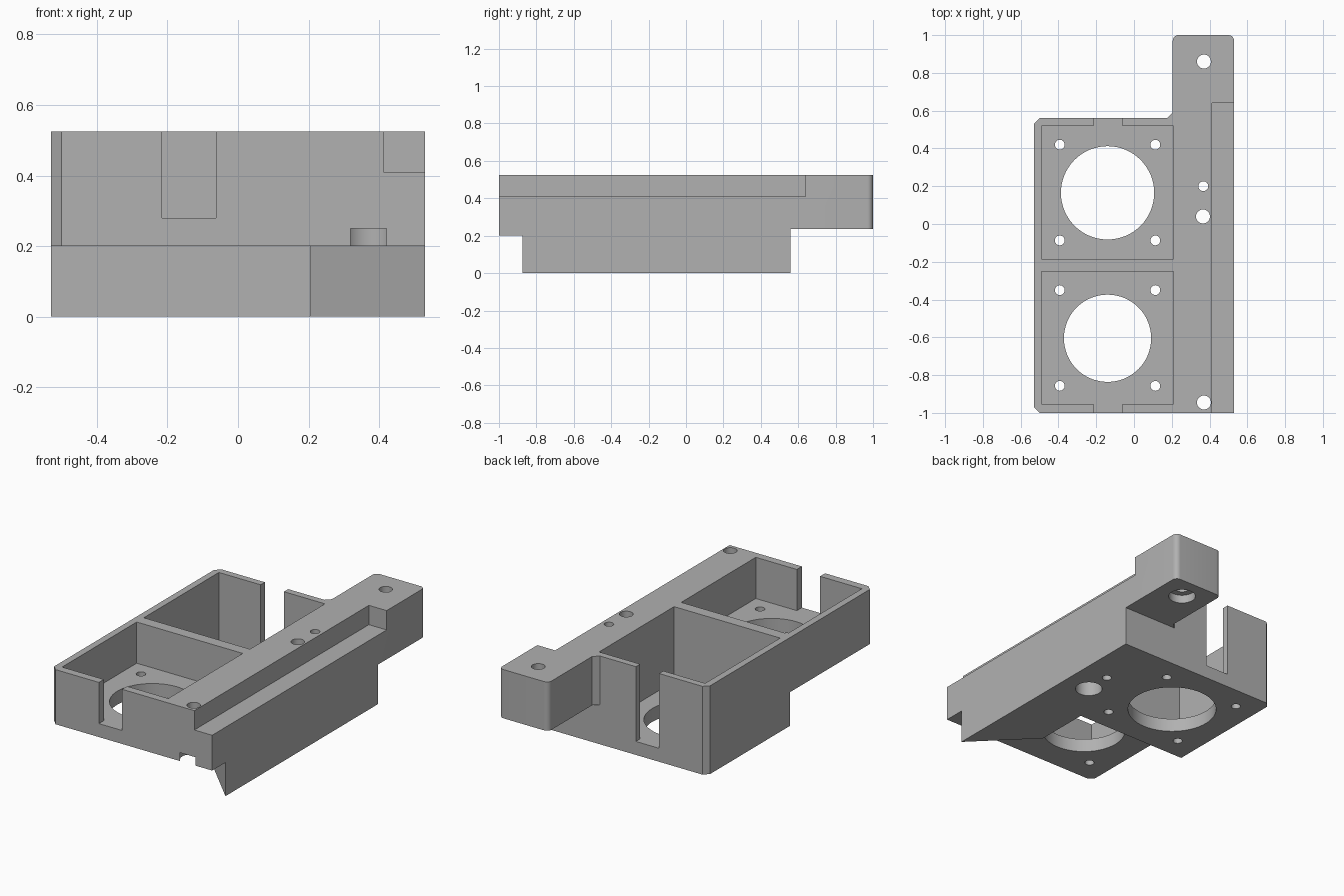
import bpy, bmesh, math

if "Cube" in bpy.data.objects:
    bpy.data.objects.remove(bpy.data.objects["Cube"], do_unlink=True)

TOP = 0.525
BELOW, ABOVE = -0.2, 0.8   # overshoot heights for cutters

grey = bpy.data.materials.new("plain grey")
grey.use_nodes = True
grey.diffuse_color = (0.44, 0.44, 0.44, 1)
grey.node_tree.nodes["Principled BSDF"].inputs["Base Color"].default_value = grey.diffuse_color


def prism(name, points, z0, z1):
    """Vertical prism from a plan outline (counter-clockwise)."""
    bm = bmesh.new()
    face = bm.faces.new([bm.verts.new((x, y, z0)) for x, y in points])
    new = bmesh.ops.extrude_face_region(bm, geom=[face])["geom"]
    bmesh.ops.translate(bm, vec=(0, 0, z1 - z0),
                        verts=[v for v in new if isinstance(v, bmesh.types.BMVert)])
    bmesh.ops.recalc_face_normals(bm, faces=bm.faces)
    mesh = bpy.data.meshes.new(name)
    bm.to_mesh(mesh)
    bm.free()
    mesh.materials.append(grey)
    obj = bpy.data.objects.new(name, mesh)
    bpy.context.collection.objects.link(obj)
    return obj


def arc(cx, cy, r, a0, a1, n):
    return [(cx + r * math.cos(math.radians(a0 + (a1 - a0) * i / n)),
             cy + r * math.sin(math.radians(a0 + (a1 - a0) * i / n))) for i in range(n + 1)]


def cut(points, z0, z1):
    """Subtract a prism from the body."""
    cutter = prism("cutter", points, z0, z1)
    cutter.hide_render = True
    mod = body.modifiers.new("cut", 'BOOLEAN')
    mod.operation = 'DIFFERENCE'
    mod.solver = 'EXACT'
    mod.object = cutter
    bpy.context.view_layer.objects.active = body
    bpy.ops.object.modifier_apply(modifier=mod.name)
    bpy.data.objects.remove(cutter, do_unlink=True)


def cut_box(x0, x1, y0, y1, z0, z1):
    cut([(x0, y0), (x1, y0), (x1, y1), (x0, y1)], z0, z1)


def cut_hole(x, y, r, z0=BELOW, z1=ABOVE, n=32):
    cut(arc(x, y, r, 0, 360, n)[:-1], z0, z1)


# Full plan outline: twin-bay box with a rounded mounting tab at the back
R, C = 0.53, 0.03
outline = [(-R + C, -1), (R, -1)]
outline += arc(R - C, 1 - C, C, 0, 90, 8)
outline += arc(0.205 + C, 1 - C, C, 90, 180, 8)
outline += [(0.205, 0.59), (0.175, 0.56), (-R + C, 0.56), (-R, 0.56 - C), (-R, -1 + C)]
body = prism("twin_bay_bracket", outline, 0, TOP)

# Space under the tab
cut_box(0.15, 0.7, 0.56, 1.2, BELOW, 0.235)

# Raised underside of the front bay, with an angled end under the rail
cut([(-0.7, -1.2), (0.7, -1.2), (0.7, -1.045), (0.205, -0.55), (0.205, -0.22), (-0.7, -0.22)],
    BELOW, 0.2)

# Bays: y range, floor height, notch y range, opening centre and radius, screw rows
bays = [
    (-0.185, 0.52, 0.08, (0.5, 0.7), 0.165, 0.247, (-0.087, 0.42)),
    (-0.953, -0.252, 0.28, (-1.1, -0.93), -0.605, 0.231, (-0.857, -0.35)),
]
for y0, y1, floor, notch, centre, radius, rows in bays:
    cut_box(-0.49, 0.208, y0, y1, floor, ABOVE)
    cut_box(-0.215, -0.062, *notch, floor, ABOVE)
    cut_hole(-0.14, centre, radius, floor - 0.2, floor + 0.1, 64)
    for x in (-0.393, 0.113):
        for y in rows:
            cut_hole(x, y, 0.026, floor - 0.2, floor + 0.1, 24)

# Step along the outer edge of the rail
cut_box(0.413, 0.7, -1.2, 0.64, 0.41, ABOVE)

# Rail bolt holes with counterbores from below, and one plain hole
for x, y, top in ((0.37, 0.86, 0.285), (0.365, 0.04, 0.25), (0.37, -0.945, 0.25)):
    cut_hole(x, y, 0.037)
    cut_hole(x, y, 0.075, BELOW, top)
cut_hole(0.367, 0.2, 0.026)

# Smooth round walls, sharp edges elsewhere
bpy.ops.object.select_all(action='DESELECT')
body.select_set(True)
bpy.context.view_layer.objects.active = body
bpy.ops.object.shade_smooth_by_angle(angle=math.radians(30))
